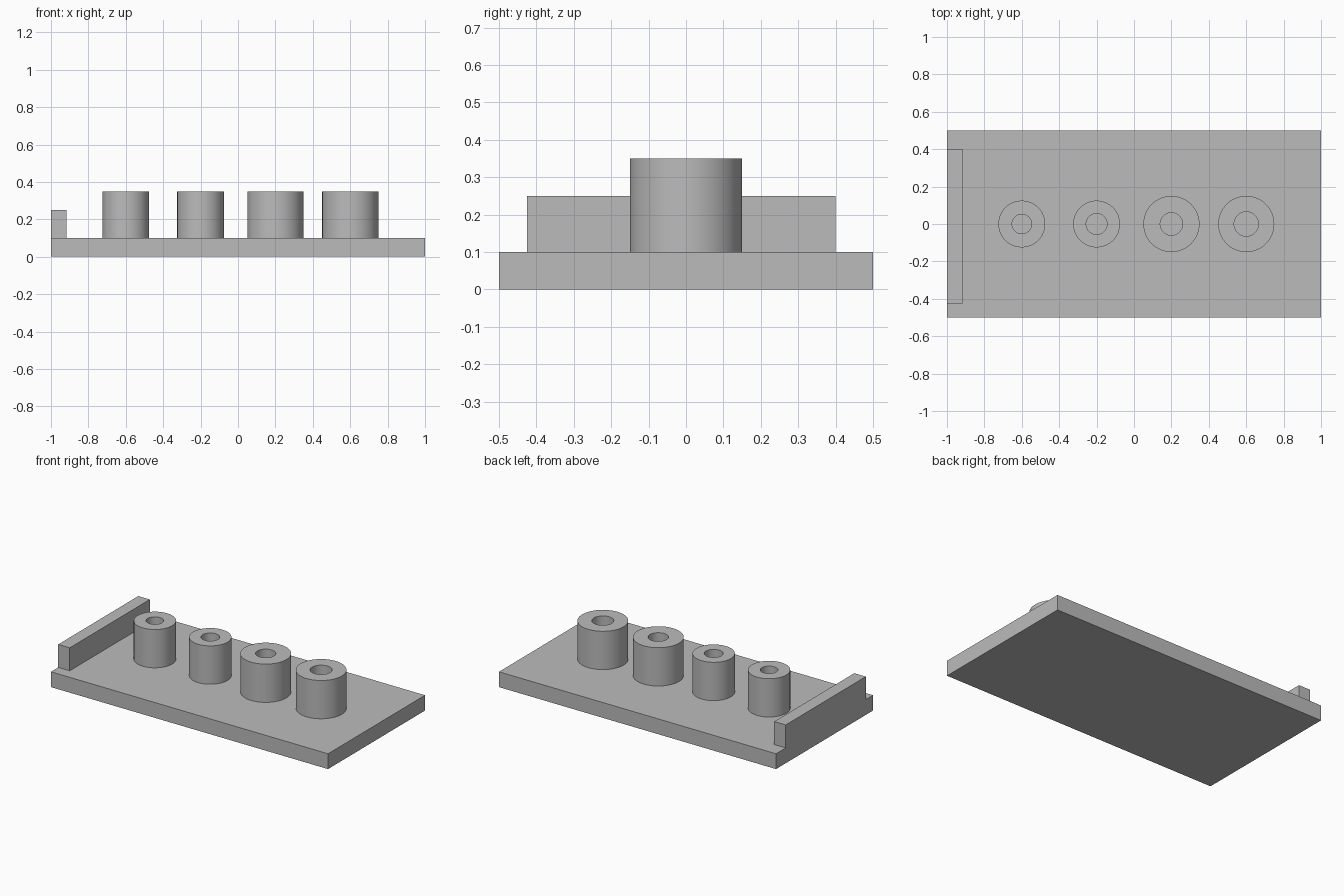
import bpy
import bmesh
from math import radians, tau
from mathutils import Vector

cube = bpy.data.objects.get("Cube")
if cube:
    bpy.data.objects.remove(cube, do_unlink=True)

# One plain grey for the whole model
grey = bpy.data.materials.new("plain_grey")
grey.use_nodes = True
colour = (0.5, 0.5, 0.5, 1)
grey.diffuse_color = colour
grey.node_tree.nodes["Principled BSDF"].inputs["Base Color"].default_value = colour

PLATE_TOP = 0.1
POST_TOP = 0.35
SEGMENTS = 64


def finish(name, bm):
    bmesh.ops.recalc_face_normals(bm, faces=bm.faces)
    mesh = bpy.data.meshes.new(name)
    bm.to_mesh(mesh)
    bm.free()
    mesh.materials.append(grey)
    obj = bpy.data.objects.new(name, mesh)
    bpy.context.collection.objects.link(obj)
    return obj


def box(name, low, high):
    low, high = Vector(low), Vector(high)
    bm = bmesh.new()
    bmesh.ops.create_cube(bm, size=1)
    bmesh.ops.scale(bm, vec=high - low, verts=bm.verts)
    bmesh.ops.translate(bm, vec=(low + high) / 2, verts=bm.verts)
    return finish(name, bm)


def hollow_post(name, x, outer, bore):
    # Closed wall section turned around the post's axis
    bm = bmesh.new()
    section = [(outer, PLATE_TOP), (outer, POST_TOP), (bore, POST_TOP), (bore, PLATE_TOP)]
    verts = [bm.verts.new((r, 0, z)) for r, z in section]
    edges = [bm.edges.new((a, b)) for a, b in zip(verts, verts[1:] + verts[:1])]
    bmesh.ops.spin(bm, geom=verts + edges, cent=(0, 0, 0), axis=(0, 0, 1),
                   angle=tau, steps=SEGMENTS, use_merge=True)
    bmesh.ops.remove_doubles(bm, verts=bm.verts, dist=0.0001)
    obj = finish(name, bm)
    obj.location.x = x
    bpy.ops.object.select_all(action="DESELECT")
    obj.select_set(True)
    bpy.context.view_layer.objects.active = obj
    bpy.ops.object.shade_smooth_by_angle(angle=radians(30))


# Base plate and the low wall along its right end
box("base_plate", (-1, -0.5, 0), (1, 0.5, PLATE_TOP))
box("end_wall", (-1, -0.425, PLATE_TOP), (-0.917, 0.4, 0.25))

# Row of bored posts, widening toward the left
posts = [(-0.6, 0.125, 0.052), (-0.2, 0.125, 0.056),
         (0.2, 0.15, 0.06), (0.6, 0.15, 0.065)]
for number, (x, outer, bore) in enumerate(posts, 1):
    hollow_post(f"hollow_post_{number}", x, outer, bore)
